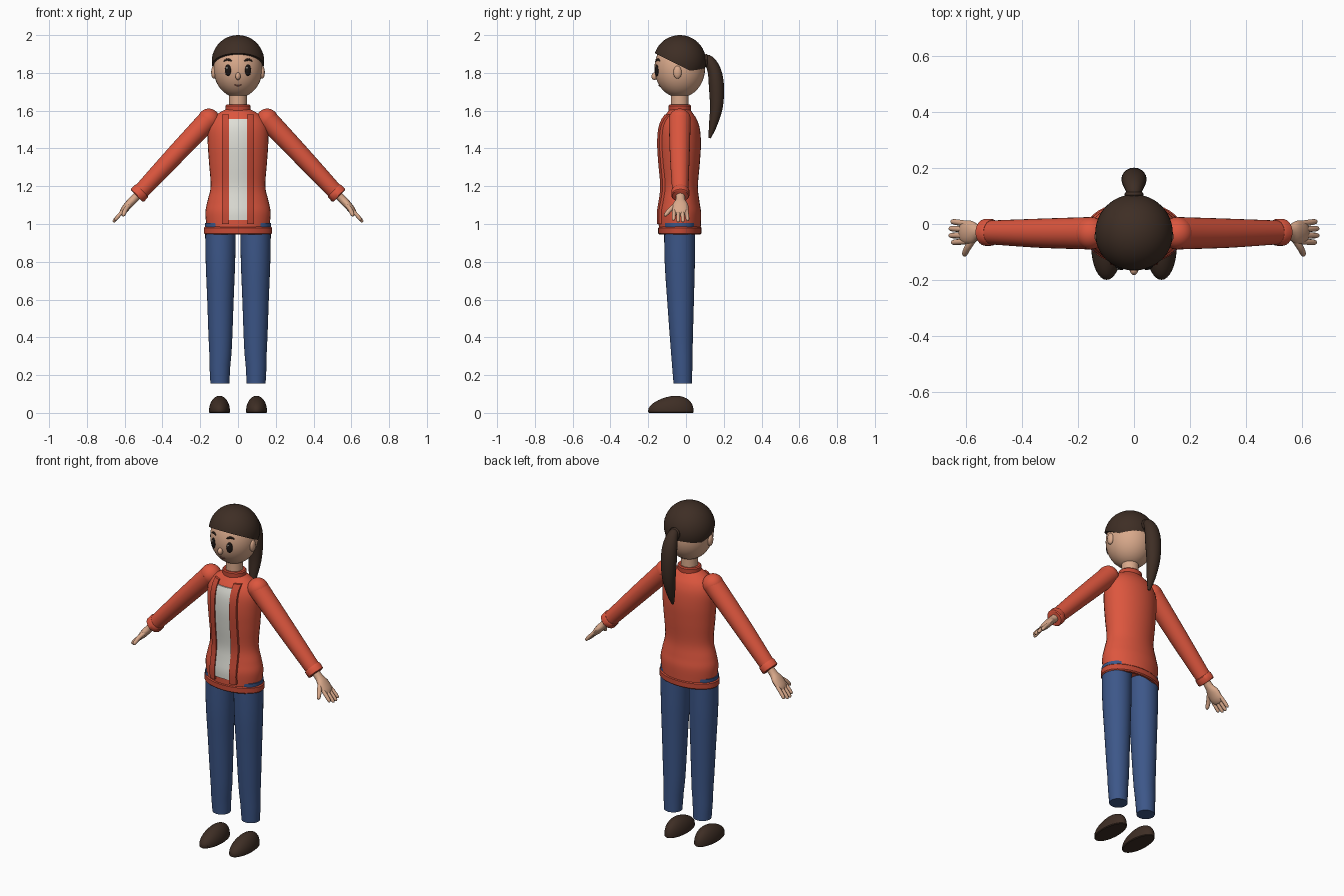
import bpy, bmesh, math
from mathutils import Vector, Matrix

if "Cube" in bpy.data.objects:
    bpy.data.objects.remove(bpy.data.objects["Cube"])

def mat(name, r, g, b):
    m = bpy.data.materials.new(name)
    m.diffuse_color = (r, g, b, 1)
    m.use_nodes = True
    m.node_tree.nodes["Principled BSDF"].inputs["Base Color"].default_value = m.diffuse_color
    return m

RED = mat("jacket_red", .72, .093, .048)
TRIM = mat("trim_red", .56, .068, .036)
BLUE = mat("denim_blue", .046, .095, .25)
HAIR = mat("dark_brown", .048, .027, .018)
SKIN = mat("skin", .70, .40, .26)
WHITE = mat("shirt_white", .74, .74, .68)
BLACK = mat("eye_dark", .012, .008, .007)
LIP = mat("mouth_brown", .30, .11, .08)
YC = -.033  # body centre line in depth

def finish(bm, name, m, angle=40):
    bmesh.ops.recalc_face_normals(bm, faces=bm.faces)
    me = bpy.data.meshes.new(name)
    bm.to_mesh(me)
    bm.free()
    me.polygons.foreach_set("use_smooth", [True] * len(me.polygons))
    me.set_sharp_from_angle(angle=math.radians(angle))
    me.materials.append(m)
    ob = bpy.data.objects.new(name, me)
    bpy.context.collection.objects.link(ob)
    return ob

def spline(rows, n=4):
    """Catmull-Rom samples through rows of numbers."""
    out = []
    for i in range(len(rows) - 1):
        p = [rows[max(0, min(len(rows) - 1, i + k))] for k in (-1, 0, 1, 2)]
        for j in range(n):
            t = j / n
            out.append([.5 * (2*b + (c-a)*t + (2*a-5*b+4*c-d)*t*t + (3*b-a-3*c+d)*t**3)
                        for a, b, c, d in zip(*p)])
    return out + [list(rows[-1])]

def skin_rings(rings, name, m, close=False):
    bm = bmesh.new()
    vs = [[bm.verts.new(p) for p in r] for r in rings]
    n = len(vs[0])
    pairs = list(zip(vs, vs[1:])) + ([(vs[-1], vs[0])] if close else [])
    for a, b in pairs:
        for i in range(n):
            bm.faces.new((a[i], a[(i+1) % n], b[(i+1) % n], b[i]))
    if not close:
        bm.faces.new(vs[0])
        bm.faces.new(vs[-1])
    return finish(bm, name, m)

def ellipse(x, y, z, rx, ry, n=32):
    return [(x + rx*math.cos(2*math.pi*i/n), y + ry*math.sin(2*math.pi*i/n), z) for i in range(n)]

def tube(name, m, rows, side=(0, 1, 0), n=16, sub=4, s=1):
    """Rows are x, y, z, radius along side, other radius."""
    rows = spline(rows, sub)
    pts = [Vector(r[:3]) for r in rows]
    rings = []
    for i, p in enumerate(pts):
        d = (pts[min(i+1, len(pts)-1)] - pts[max(i-1, 0)]).normalized()
        u = Vector(side)
        u = (u - d * u.dot(d)).normalized()
        v = d.cross(u)
        ring = []
        for k in range(n):
            a = 2 * math.pi * k / n
            q = p + u * max(.001, rows[i][3]) * math.cos(a) + v * max(.001, rows[i][4]) * math.sin(a)
            ring.append((q.x * s, q.y, q.z))
        rings.append(ring)
    return skin_rings(rings, name, m)

def ball(name, m, c, r, yaw=0, cut=None, seg=32):
    bm = bmesh.new()
    bmesh.ops.create_uvsphere(bm, u_segments=seg, v_segments=seg // 2, radius=1)
    bm.transform(Matrix.Translation(c) @ Matrix.Rotation(yaw, 4, 'Z') @ Matrix.Diagonal((*r, 1)))
    if cut:
        bmesh.ops.bisect_plane(bm, geom=bm.verts[:] + bm.edges[:] + bm.faces[:],
                               plane_co=cut[0], plane_no=cut[1], clear_inner=True)
        bmesh.ops.holes_fill(bm, edges=[e for e in bm.edges if e.is_boundary])
    return finish(bm, name, m)

# Jacket body: height, half width, half depth
BODY = spline([(.985, .166, .111), (1.06, .173, .113), (1.12, .162, .104), (1.2, .145, .096),
               (1.32, .153, .106), (1.42, .16, .112), (1.5, .16, .107), (1.55, .142, .092),
               (1.585, .105, .07), (1.61, .06, .052)], 5)
skin_rings([ellipse(0, YC, *r) for r in BODY], "jacket_body", RED)

def front(x, z):
    for a, b in zip(BODY, BODY[1:]):
        if a[0] <= z <= b[0]:
            t = (z - a[0]) / (b[0] - a[0])
            rx, ry = (a[k] + (b[k] - a[k]) * t for k in (1, 2))
            return YC - ry * math.sqrt(max(0, 1 - (x / rx) ** 2))
    return YC

def panel(name, m, x0, x1, z0, z1, lift):
    rings = []
    for j in range(25):
        z = z0 + (z1 - z0) * j / 24
        xs = [x0 + (x1 - x0) * i / 6 for i in range(7)]
        rings.append([(x, front(x, z) - lift, z) for x in xs] +
                     [(x, front(x, z) + .004, z) for x in reversed(xs)])
    skin_rings(rings, name, m)

# Open front: shirt strip and two bands
panel("shirt_front", WHITE, -.05, .05, 1.02, 1.555, .006)
for s in (-1, 1):
    panel("jacket_band", TRIM, *sorted((s * .048, s * .086)), 1.0, 1.58, .013)

# Hem and collar
def band(name, rx, ry, z0, z1, t):
    b = .006
    prof = [(0, z0 + b), (0, z1 - b), (b, z1), (t, z1), (t, z0), (b, z0)]
    skin_rings([ellipse(0, YC, z, rx - d, ry - d, 40) for d, z in prof], name, TRIM, True)
band("jacket_hem", .181, .114, .945, .986, .018)
band("collar", .067, .059, 1.592, 1.632, .022)

# Neck and head
tube("neck", SKIN, [(0, YC, 1.58, .047, .047), (0, YC, 1.72, .047, .047)], (1, 0, 0), 24)
HC, HR = (0, YC, 1.825), (.13, .134, .156)
ball("head", SKIN, HC, HR, seg=40)
ball("hair_cap", HAIR, (0, YC, 1.861), (.139, .139, .139), 0, ((0, YC, 1.838), (0, .5, 1)), 48)

def face(x, z, lift=0):
    return YC - HR[1] * math.sqrt(1 - (x / HR[0]) ** 2 - ((z - HC[2]) / HR[2]) ** 2) - lift

def line(name, m, pts, r):
    rows = [(x, face(x, z), z, w * r, w * r) for (x, z), w in zip(pts, (.4, 1, 1, .4))]
    tube(name, m, rows, (0, 0, 1), 8)

# Face
ball("nose", SKIN, (0, face(0, 1.782, .005), 1.782), (.014, .016, .02), seg=20)
line("mouth", LIP, [(-.02, 1.738), (-.007, 1.733), (.007, 1.733), (.02, 1.738)], .004)
for s in (-1, 1):
    ball("eye", BLACK, (s * .053, face(.053, 1.813), 1.813), (.017, .008, .031), s * .42, seg=24)
    ball("eye_highlight", WHITE, (s * .053 - .005, face(.053, 1.826, .006), 1.826), (.005, .003, .007), s * .42, seg=12)
    line("eyebrow", HAIR, [(s * .034, 1.862), (s * .046, 1.869), (s * .06, 1.87), (s * .075, 1.862)], .006)
    ball("ear", SKIN, (s * .128, -.045, 1.803), (.014, .022, .034), seg=20)

# Ponytail and its tie
tube("ponytail", HAIR, [(0, .09, 1.875, .02, .02), (0, .122, 1.865, .03, .028), (0, .15, 1.81, .042, .036),
     (0, .161, 1.73, .045, .04), (0, .161, 1.62, .038, .034), (0, .142, 1.52, .024, .021),
     (0, .125, 1.455, .008, .006)], (1, 0, 0), 20)
ball("hair_tie", HAIR, (0, .107, 1.865), (.034, .014, .036), seg=20)

for s in (-1, 1):
    # Sleeve
    ball("shoulder", RED, (s * .155, YC, 1.553), (.058, .058, .058))
    tube("sleeve", RED, [(.155, YC, 1.553, .058, .056), (.34, YC, 1.358, .052, .05),
                         (.525, -.03, 1.16, .042, .042)], n=28, s=s)
    tube("cuff", RED, [(.508, -.03, 1.178, .044, .044), (.512, -.03, 1.174, .048, .048),
                       (.532, -.03, 1.152, .048, .048), (.536, -.03, 1.148, .043, .043)], n=28, sub=1, s=s)
    # Hand
    tube("palm", SKIN, [(.52, -.03, 1.165, .024, .022), (.555, -.03, 1.128, .025, .021),
                        (.58, -.03, 1.102, .041, .021), (.606, -.03, 1.07, .041, .018),
                        (.62, -.03, 1.052, .028, .01), (.623, -.03, 1.049, .004, .003)], s=s)
    for k, ln in enumerate((.88, 1, 1, .85)):
        y = .002 - .0215 * k
        y2 = y * 1.15 + .006
        tip = (.606 + .054 * ln, 1.07 - .06 * ln)
        tube("finger", SKIN, [(.6, y, 1.078, .01, .01), ((.6 + tip[0]) / 2, (y + y2) / 2, (1.082 + tip[1]) / 2, .0105, .0105),
             (tip[0] - .005, y2, tip[1] + .007, .009, .009), (tip[0], y2, tip[1], .002, .002)], n=10, s=s)
    tube("thumb", SKIN, [(.572, -.05, 1.105, .012, .012), (.594, -.082, 1.078, .0125, .0125),
                         (.606, -.107, 1.05, .01, .01), (.61, -.114, 1.042, .002, .002)], n=10, s=s)
    # Trouser leg: height, depth centre, half width, half depth
    leg = spline([(.155, -.017, .05, .049), (.38, -.024, .062, .06), (.6, -.029, .07, .071),
                  (.8, -.033, .078, .08), (1.004, -.034, .0815, .082)])
    skin_rings([ellipse(s * (.093 + .003 * (z < .3)), y, z, a, b) for z, y, a, b in leg], "trouser_leg", BLUE)
    # Shoe, lower at the toe
    shoe = ball("shoe", HAIR, (s * .098, -.08, .014), (.055, .12, .07), 0, ((0, 0, .013), (0, 0, 1)))
    for v in shoe.data.vertices:
        v.co.z = .013 + (v.co.z - .013) * (1.06 + 2.2 * (v.co.y + .08))
    skin_rings([ellipse(s * .098, -.08, z, .055 - d, .12 - d) for z, d in ((0, .004), (.004, 0), (.014, 0))],
               "shoe_sole", HAIR)
